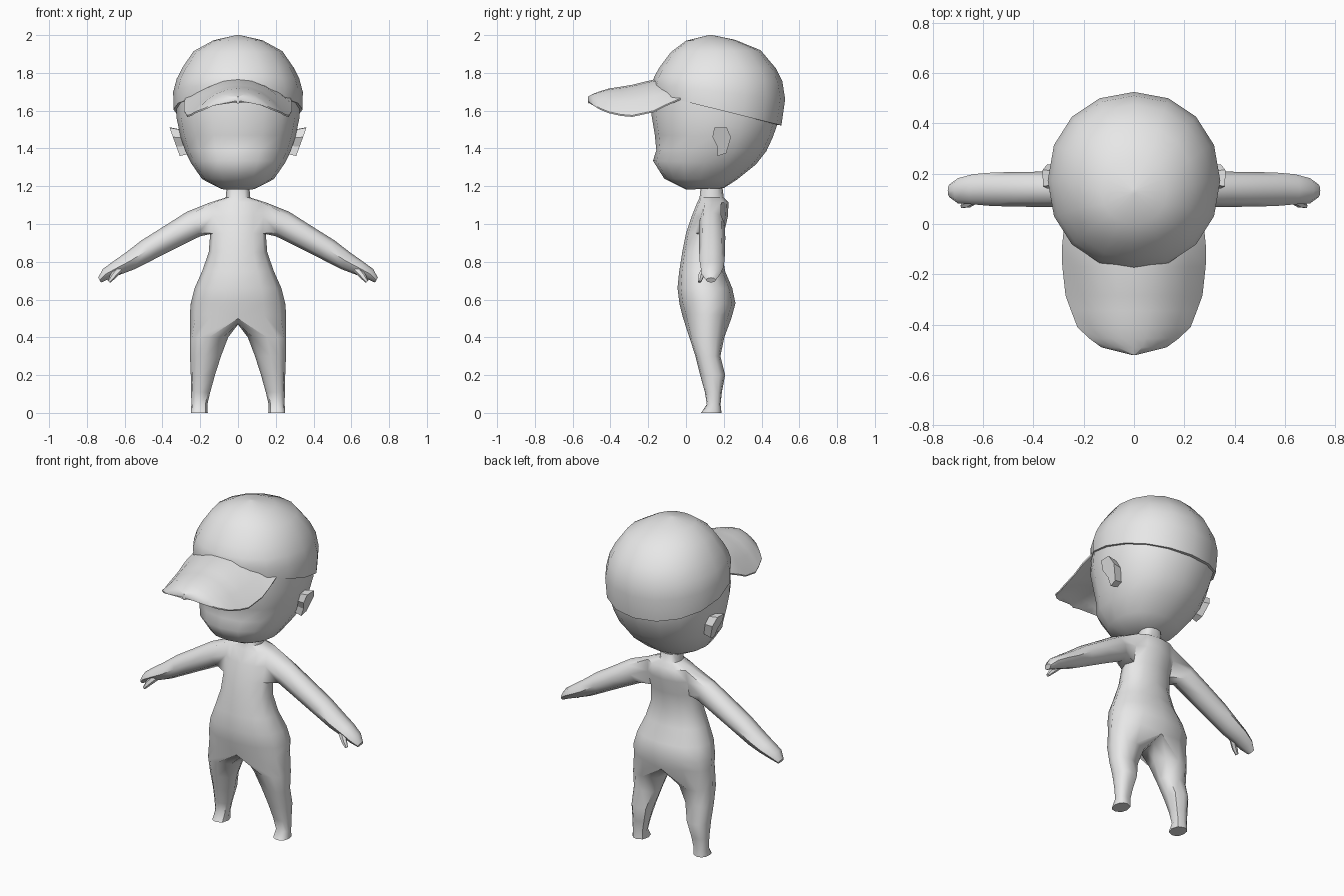
import bpy, bmesh, math
from mathutils import Vector

cube = bpy.data.objects.get("Cube")
if cube:
    bpy.data.objects.remove(cube, do_unlink=True)

grey = bpy.data.materials.new("light grey")
grey.use_nodes = True
grey.diffuse_color = (0.8, 0.8, 0.8, 1)
grey.node_tree.nodes["Principled BSDF"].inputs["Base Color"].default_value = (0.8, 0.8, 0.8, 1)


def bridge(bm, a, b):
    """Join two closed rings of vertices with quads."""
    for i in range(len(a)):
        j = (i + 1) % len(a)
        bm.faces.new((a[i], a[j], b[j], b[i]))


def verts(bm, points):
    return [bm.verts.new(p) for p in points]


def finish(bm, name, angle=45, mirror=False):
    """Turn the bmesh into a shaded object, optionally mirrored in x."""
    bmesh.ops.remove_doubles(bm, verts=bm.verts, dist=0.0005)
    bmesh.ops.recalc_face_normals(bm, faces=bm.faces)
    mesh = bpy.data.meshes.new(name)
    bm.to_mesh(mesh)
    bm.free()
    mesh.materials.append(grey)
    obj = bpy.data.objects.new(name, mesh)
    bpy.context.collection.objects.link(obj)
    if mirror:
        mod = obj.modifiers.new("mirror", "MIRROR")
        mod.merge_threshold = 0.002
    bpy.ops.object.select_all(action="DESELECT")
    obj.select_set(True)
    bpy.context.view_layer.objects.active = obj
    bpy.ops.object.shade_smooth_by_angle(angle=math.radians(angle))
    return obj


def loft(name, rings, angle=45, mirror=False):
    """Closed skin through a list of rings, with both ends capped."""
    bm = bmesh.new()
    rows = [verts(bm, r) for r in rings]
    for a, b in zip(rows, rows[1:]):
        bridge(bm, a, b)
    bm.faces.new(rows[0])
    bm.faces.new(rows[-1])
    return finish(bm, name, angle, mirror)


def power(v, p):
    return math.copysign(abs(v) ** p, v)


def oval(deg, x0, x1, yf, yb, p=1.0):
    """Point on a rounded outline; -90 degrees is the front."""
    c, s = math.cos(math.radians(deg)), math.sin(math.radians(deg))
    return ((x0 + x1) / 2 + (x1 - x0) / 2 * power(c, p),
            (yf + yb) / 2 + (yb - yf) / 2 * power(s, p))


def tilted_ring(rx, yf, yb, zf, zb, p, n=16):
    ring = []
    for i in range(n):
        x, y = oval(-90 + i * 360 / n, -rx, rx, yf, yb, p)
        ring.append((x, y, zf + (zb - zf) * (y - yf) / (yb - yf)))
    return ring


# Head: half width, front y, back y, front z, back z
head = [(0.09, 0.0, 0.2, 1.182, 1.19), (0.19, -0.115, 0.27, 1.24, 1.235),
        (0.25, -0.175, 0.37, 1.335, 1.315), (0.28, -0.157, 0.425, 1.39, 1.385),
        (0.305, -0.165, 0.46, 1.47, 1.46), (0.325, -0.183, 0.488, 1.58, 1.54),
        (0.325, -0.17, 0.49, 1.70, 1.62)]
loft("head", [tilted_ring(*r, 0.9) for r in head], 60)

# Cap crown, starting with the inner edge of its rim
crown = [(0.31, -0.15, 0.48, 1.69, 1.525), (0.342, -0.172, 0.505, 1.69, 1.522),
         (0.343, -0.18, 0.525, 1.74, 1.66), (0.325, -0.168, 0.51, 1.78, 1.755),
         (0.295, -0.14, 0.475, 1.83, 1.825), (0.235, -0.08, 0.395, 1.91, 1.92),
         (0.13, 0.0, 0.26, 1.97, 1.975), (0.01, 0.12, 0.14, 2.0, 2.0)]
loft("cap_crown", [tilted_ring(*r, 0.95) for r in crown], 50)

# Cap brim: y, half width, edge z, centre z
brim = [(-0.03, 0.28, 1.665, 1.76), (-0.10, 0.287, 1.635, 1.765), (-0.17, 0.285, 1.60, 1.765),
        (-0.285, 0.272, 1.575, 1.737), (-0.345, 0.25, 1.58, 1.727), (-0.41, 0.225, 1.595, 1.717),
        (-0.455, 0.178, 1.613, 1.703), (-0.49, 0.13, 1.635, 1.69), (-0.52, 0.01, 1.66, 1.675)]
rings = []
for y, w, ze, zc in brim:
    top, under = [], []
    for i in range(9):
        u = -1 + i / 4
        arch = 1 - abs(u) ** 2.2
        z = ze + (zc - ze) * arch
        top.append((u * w, y, z))
        under.append((u * w * 0.99, y, z - 0.008 - 0.03 * arch))
    rings.append(top + under[::-1])
loft("cap_brim", rings, 50)

# Ears: flat leaves leaning away from the head
leaf = [(0.15, 1.51), (0.215, 1.512), (0.238, 1.46), (0.213, 1.375), (0.168, 1.36), (0.165, 1.41), (0.14, 1.46)]
outer = [(0.312 + 0.36 * (z - 1.37), y, z) for y, z in leaf]
inner = [(0.262 + 0.25 * (z - 1.37), 0.19 + 0.8 * (y - 0.19), 1.43 + 0.85 * (z - 1.43)) for y, z in leaf]
loft("ears", [inner, outer], 20, mirror=True)

# Body half: torso arcs from front centre to back centre
torso = [(0.52, 0.255, -0.015, 0.24), (0.58, 0.25, -0.035, 0.262), (0.66, 0.23, -0.045, 0.245),
         (0.75, 0.19, -0.036, 0.207), (0.85, 0.155, -0.02, 0.19), (0.95, 0.147, 0.0, 0.2),
         (1.04, 0.152, 0.03, 0.222), (1.115, 0.145, 0.06, 0.225),
         (1.14, 0.065, 0.072, 0.2), (1.22, 0.058, 0.08, 0.19)]
ANGLES = [-90 + 30 * i for i in range(7)]
bm = bmesh.new()
arcs = []
for z, w, yf, yb in torso:
    pts = [oval(a, -w, w, yf, yb, 0.9) for a in ANGLES]
    arcs.append(verts(bm, [(max(x, 0) if abs(x) > 1e-4 else 0, y, z) for x, y in pts]))
ARM_ROW = 5
for r in range(len(arcs) - 1):
    for i in range(6):
        if r in (ARM_ROW, ARM_ROW + 1) and i in (2, 3):
            continue  # opening for the arm
        bm.faces.new((arcs[r][i], arcs[r][i + 1], arcs[r + 1][i + 1], arcs[r + 1][i]))

# Leg: the lowest torso arc closes through the crotch, then runs to the foot
arcs[0][0].co.z = arcs[0][6].co.z = 0.5
crotch = verts(bm, [(0, 0.17, 0.478), (0, 0.11, 0.468), (0, 0.05, 0.472)])
ring = arcs[0] + crotch
legs = [(0.40, 0.052, 0.255, 0.018, 0.203), (0.30, 0.09, 0.254, 0.05, 0.182),
        (0.20, 0.122, 0.25, 0.075, 0.207), (0.11, 0.147, 0.248, 0.1, 0.19),
        (0.045, 0.162, 0.247, 0.11, 0.183), (0.0, 0.16, 0.25, 0.08, 0.188)]
for z, x0, x1, yf, yb in legs:
    pts = [oval(a, x0, x1, yf, yb, 0.85) for a in ANGLES + [135, 180, 225]]
    new = verts(bm, [(x, y, z) for x, y in pts])
    bridge(bm, ring, new)
    ring = new
bm.faces.new(ring)

# Arm: rings continue from the shoulder opening to the fingertips
a, b, c = arcs[ARM_ROW:ARM_ROW + 3]
ring = [a[2], a[3], a[4], b[4], c[4], c[3], c[2], b[2]]
up = Vector((0.5, 0, 0.866))
arm = [(0.235, 1.0, 0.074, 0.068), (0.36, 0.93, 0.066, 0.07), (0.48, 0.862, 0.06, 0.069),
       (0.57, 0.805, 0.05, 0.066), (0.64, 0.768, 0.04, 0.06), (0.70, 0.735, 0.031, 0.05),
       (0.733, 0.703, 0.015, 0.026)]
for x, z, rv, ry in arm:
    pts = []
    for k in range(8):
        t = math.radians(225 + 45 * k)
        y = 0.138 if x < 0.7 else 0.132
        pts.append(Vector((x, y + ry * math.cos(t), z)) + up * rv * math.sin(t))
    new = verts(bm, pts)
    bridge(bm, ring, new)
    ring = new
bm.faces.new(ring)
finish(bm, "body", 50, mirror=True)

# Thumbs
path = [((0.625, 0.105, 0.765), 0.022), ((0.66, 0.08, 0.725), 0.017), ((0.683, 0.072, 0.694), 0.009)]
rings = []
for p, r in path:
    rings.append([Vector(p) + r * (Vector((0.8, 0, 0.6)) * math.cos(k * math.pi / 3)
                  + Vector((0, 1, 0)) * math.sin(k * math.pi / 3)) for k in range(6)])
loft("thumbs", rings, 50, mirror=True)
